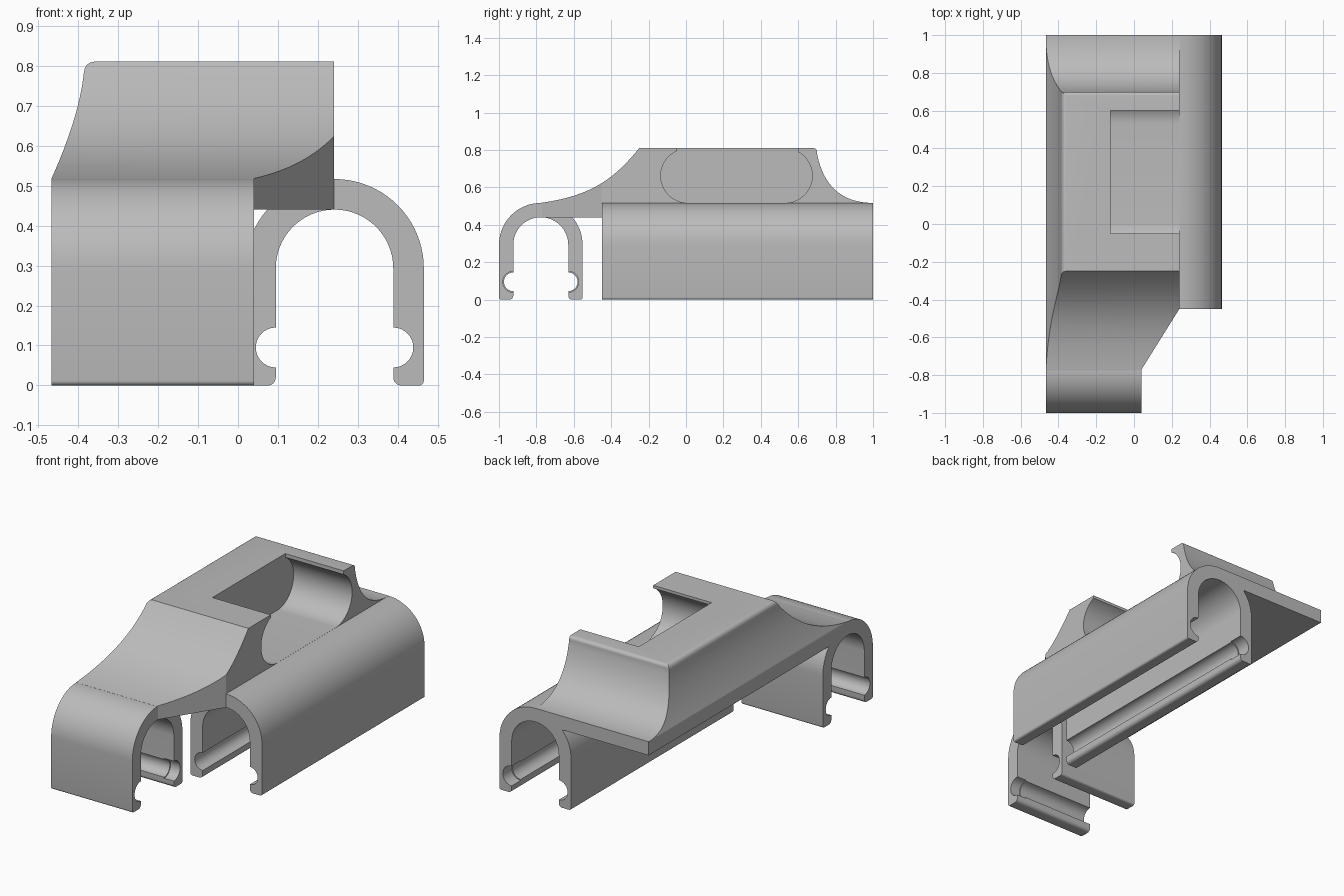
import bpy
import bmesh
import math
from mathutils import Vector

cube = bpy.data.objects.get("Cube")
if cube:
    bpy.data.objects.remove(cube, do_unlink=True)

# Single plain grey plastic
grey = bpy.data.materials.new("plain_grey")
grey.use_nodes = True
grey.diffuse_color = (0.5, 0.5, 0.5, 1)
grey.node_tree.nodes["Principled BSDF"].inputs["Base Color"].default_value = (0.5, 0.5, 0.5, 1)


def arc(cx, cy, r, start, end, steps=20):
    """Points along a circular arc, angles in degrees."""
    angles = [math.radians(start + (end - start) * i / steps) for i in range(steps + 1)]
    return [(cx + r * math.cos(a), cy + r * math.sin(a)) for a in angles]


def bezier(a, b, c, d, steps=20):
    """Points along a cubic curve."""
    a, b, c, d = map(Vector, (a, b, c, d))
    pts = []
    for i in range(steps + 1):
        t = i / steps
        s = 1 - t
        pts.append(tuple(a * s**3 + b * 3 * s * s * t + c * 3 * s * t * t + d * t**3))
    return pts


def add_prism(bm, outline, axis, low, high):
    """Extrude a 2D outline along the given axis."""
    place = {"x": lambda u, v, w: (w, u, v),
             "y": lambda u, v, w: (u, w, v),
             "z": lambda u, v, w: (u, v, w)}[axis]
    ends = [[bm.verts.new(place(u, v, w)) for u, v in outline] for w in (low, high)]
    bm.faces.new(ends[0])
    bm.faces.new(reversed(ends[1]))
    n = len(outline)
    for i in range(n):
        j = (i + 1) % n
        bm.faces.new((ends[0][j], ends[0][i], ends[1][i], ends[1][j]))


def make(name, *prisms):
    bm = bmesh.new()
    for prism in prisms:
        add_prism(bm, *prism)
    bmesh.ops.recalc_face_normals(bm, faces=bm.faces[:])
    mesh = bpy.data.meshes.new(name)
    bm.to_mesh(mesh)
    bm.free()
    mesh.materials.append(grey)
    obj = bpy.data.objects.new(name, mesh)
    bpy.context.collection.objects.link(obj)
    return obj


def activate(obj):
    bpy.ops.object.select_all(action="DESELECT")
    obj.select_set(True)
    bpy.context.view_layer.objects.active = obj


def carve(obj, tool, operation):
    """Apply a boolean and discard its tool."""
    activate(obj)
    mod = obj.modifiers.new("carve", "BOOLEAN")
    mod.operation = operation
    mod.solver = "EXACT"
    mod.object = tool
    bpy.ops.object.modifier_apply(modifier=mod.name)
    bpy.data.objects.remove(tool, do_unlink=True)


# Arched clip section with a round groove inside each leg
OUTER, INNER, SPRING, TOP = 0.2235, 0.147, 0.293, 0.517
GROOVE_Z = 0.095


def clip_outline(centre, groove):
    leg = [(INNER, SPRING)]
    leg += arc(INNER, GROOVE_Z, groove, 90, -90, 16)
    leg += arc(INNER + 0.02, 0.02, 0.02, 180, 270, 6)
    leg += arc(OUTER - 0.012, 0.012, 0.012, 270, 360, 5)
    left_leg = [(-u, v) for u, v in reversed(leg)]
    outer_arch = arc(0, SPRING, OUTER, 0, 180, 40)
    inner_arch = arc(0, SPRING, INNER, 180, 0, 40)[1:-1]
    return [(centre + u, v) for u, v in leg + outer_arch + left_leg + inner_arch]


def make_clip(name, centre, axis, low, high, pocket):
    step = high - pocket
    return make(name,
                (clip_outline(centre, 0.05), axis, low, step),
                (clip_outline(centre, 0.056), axis, step, high))


LEFT, BACK = -0.467, 1.0
FRONT_C, LONG_C = -0.7765, 0.2415
long_clip = make_clip("long_clip", LONG_C, "y", -0.45, BACK, 0.08)
front_clip = make_clip("front_clip", FRONT_C, "x", LEFT, 0.04, 0.06)

# Raised body: length section, cross section and plan intersected
UNDER, ROOF = 0.44, 0.81
side_outline = [(FRONT_C, UNDER)]
side_outline += bezier((FRONT_C, TOP), (-0.5, 0.555), (-0.38, 0.65), (-0.25, ROOF))
side_outline += arc(0.68, ROOF - 0.02, 0.02, 90, 0, 6)
side_outline += bezier((0.70, 0.785), (0.73, 0.62), (0.82, 0.525), (0.98, TOP))
side_outline += [(BACK, TOP), (BACK, UNDER)]
body = make("body", (side_outline, "x", -0.6, 0.5))

cross = [(0.24, 0.3), (0.24, 0.95), (-0.36, 0.95), (-0.36, ROOF)]
cross += arc(-0.36, ROOF - 0.025, 0.025, 90, 180, 6)[1:]
cross += bezier((-0.386, 0.78), (-0.395, 0.7), (-0.425, 0.61), (LEFT, TOP))
cross += [(LEFT, 0.3)]
carve(body, make("cross_cutter", (cross, "y", -1.5, 1.5)), "INTERSECT")

plan = [(-0.7, -1.3), (0.04, -1.3), (0.04, -0.77), (0.24, -0.45),
        (0.4, -0.45), (0.4, 1.3), (-0.7, 1.3)]
carve(body, make("plan_cutter", (plan, "z", 0.1, 1.2)), "INTERSECT")

# Round-ended recess, open at the top and along the long clip
recess = [(0.6, 0.95), (-0.05, 0.95)]
recess += arc(0.01, 0.662, 0.145, 114.4, 270, 28)
recess += arc(0.53, 0.662, 0.145, 270, 421.1, 28)
carve(body, make("recess_cutter", (recess, "x", -0.125, 0.4)), "DIFFERENCE")

for part in (long_clip, front_clip, body):
    activate(part)
    bpy.ops.object.shade_smooth_by_angle(angle=math.radians(30))
